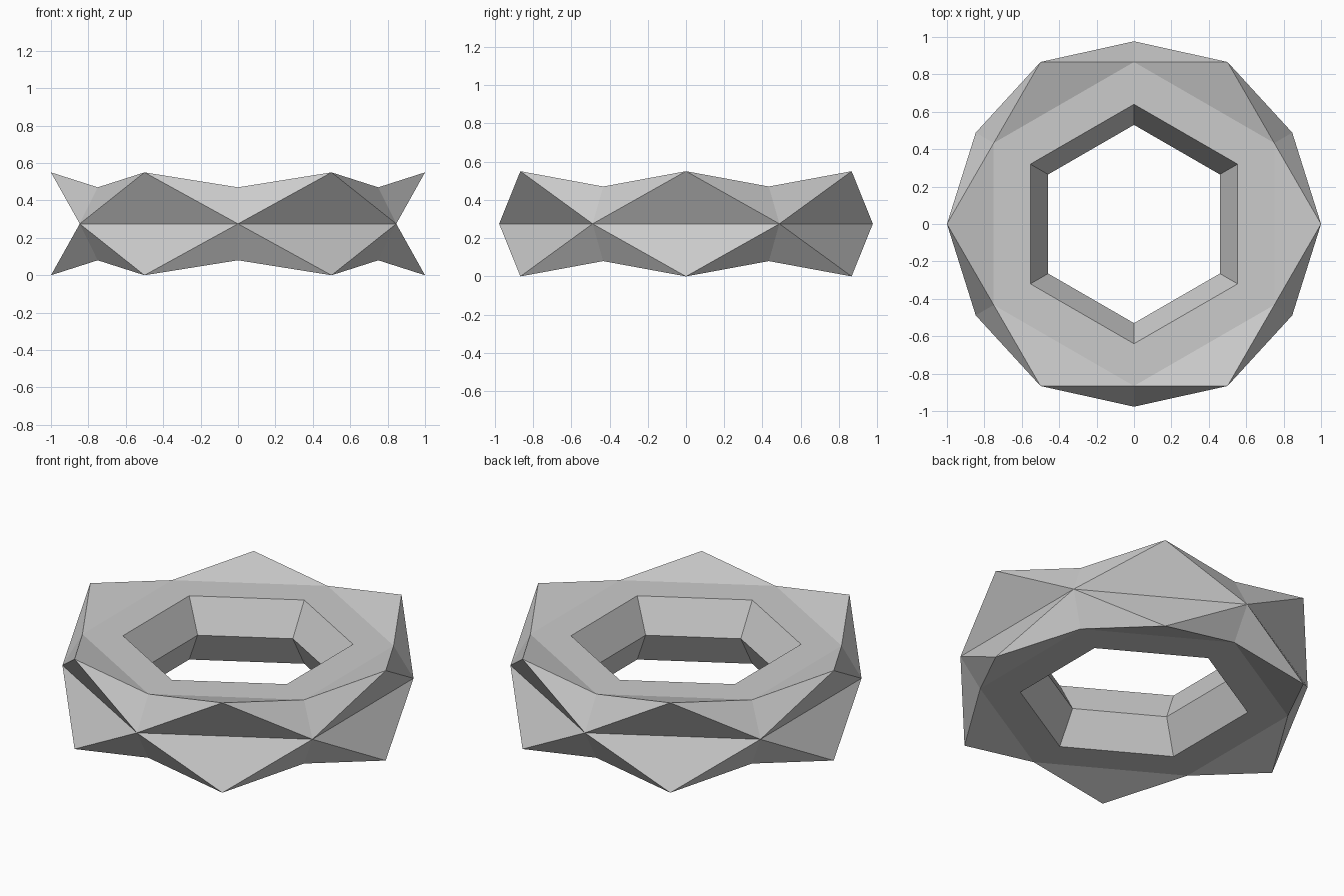
import bpy, bmesh, math

if "Cube" in bpy.data.objects:
    bpy.data.objects.remove(bpy.data.objects["Cube"])

H = 0.275  # half height; the ring is symmetric about this level
bm = bmesh.new()


def hexagon(radius, z, turn):
    """Six vertices around z, first one at the given angle in degrees."""
    return [bm.verts.new((radius * math.cos(math.radians(60 * i + turn)),
                          radius * math.sin(math.radians(60 * i + turn)), z))
            for i in range(6)]


# Upper half of the faceted ring, heights measured from the middle
tips = hexagon(1.0, H, 0)
notches = hexagon(0.866, 0.195, 30)
waist = hexagon(0.977, 0, 30)
rim = hexagon(0.64, 0.195, 30)
bore = hexagon(0.53, 0, 30)

for i in range(6):
    j = (i + 1) % 6
    for face in (
        (waist[i], waist[j], tips[j]),              # overhanging outer facet
        (tips[i], waist[i], notches[i]),            # creased outer facet
        (waist[i], tips[j], notches[i]),
        (notches[i], tips[j], notches[j]),          # raised corner
        (notches[i], notches[j], rim[j], rim[i]),   # flat top
        (rim[i], rim[j], bore[j], bore[i]),         # sloping bore wall
    ):
        bm.faces.new(face)

mesh = bpy.data.meshes.new("faceted_ring")
bm.to_mesh(mesh)
bm.free()
ring = bpy.data.objects.new("faceted_ring", mesh)
bpy.context.collection.objects.link(ring)
ring.location.z = H

# Lower half
mirror = ring.modifiers.new("lower_half", 'MIRROR')
mirror.use_axis = (False, False, True)
mirror.use_clip = True
